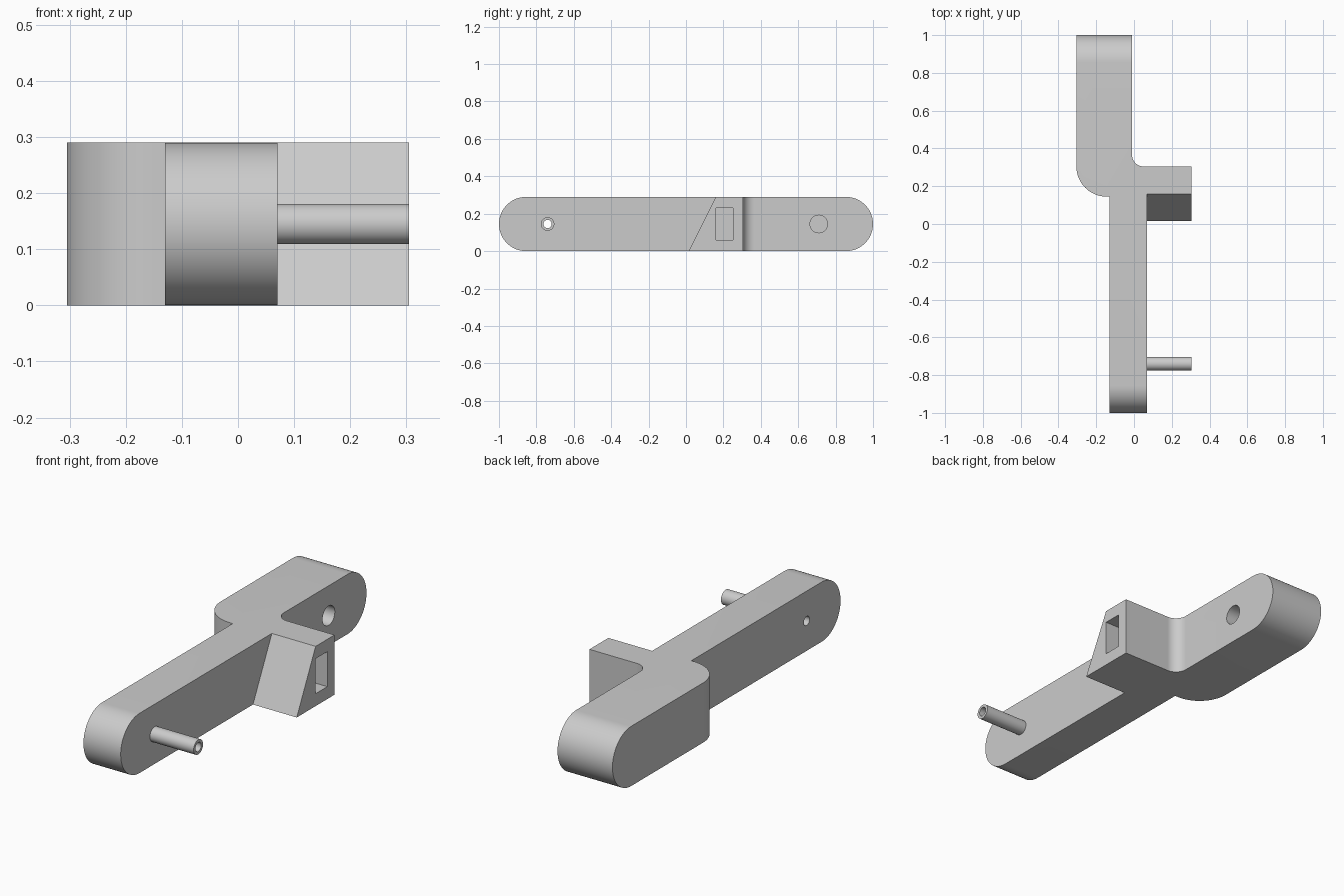
import bpy, bmesh, math
from mathutils import Vector

cube = bpy.data.objects.get("Cube")
if cube:
    bpy.data.objects.remove(cube, do_unlink=True)

grey = bpy.data.materials.new("light grey")
grey.use_nodes = True
COLOUR = (0.6, 0.6, 0.6, 1)
grey.diffuse_color = COLOUR
grey.node_tree.nodes["Principled BSDF"].inputs["Base Color"].default_value = COLOUR

H = 0.29          # arm height
MID = H / 2       # height of the hole axes
PIN_Y, HOLE_Y = -0.74, 0.71


def arc(cx, cy, r, start, end, n=20):
    """Points along an arc, angles in degrees."""
    angles = [math.radians(start + (end - start) * i / n) for i in range(n + 1)]
    return [(cx + r * math.cos(a), cy + r * math.sin(a)) for a in angles]


def prism(name, outline, axis, lo, hi):
    """Extrude an outline along z (outline in x, y) or along x (outline in y, z)."""
    bm = bmesh.new()
    place = (lambda p: (p[0], p[1], lo)) if axis == 'z' else (lambda p: (lo, p[0], p[1]))
    face = bm.faces.new([bm.verts.new(place(p)) for p in outline])
    top = bmesh.ops.extrude_face_region(bm, geom=[face])["geom"]
    step = Vector((0, 0, hi - lo)) if axis == 'z' else Vector((hi - lo, 0, 0))
    bmesh.ops.translate(bm, vec=step, verts=[v for v in top if isinstance(v, bmesh.types.BMVert)])
    bmesh.ops.recalc_face_normals(bm, faces=bm.faces)
    mesh = bpy.data.meshes.new(name)
    bm.to_mesh(mesh)
    bm.free()
    mesh.materials.append(grey)
    obj = bpy.data.objects.new(name, mesh)
    bpy.context.collection.objects.link(obj)
    return obj


def rod(name, y, r, lo, hi):
    return prism(name, arc(y, MID, r, 0, 360, 40)[:-1], 'x', lo, hi)


def activate(obj):
    bpy.ops.object.select_all(action='DESELECT')
    obj.select_set(True)
    bpy.context.view_layer.objects.active = obj


def combine(obj, tool, operation):
    """Apply a boolean, then remove the tool."""
    mod = obj.modifiers.new(operation, 'BOOLEAN')
    mod.object, mod.operation, mod.solver = tool, operation, 'EXACT'
    activate(obj)
    bpy.ops.object.modifier_apply(modifier=mod.name)
    bpy.data.objects.remove(tool, do_unlink=True)


# Offset arm: plan outline with a rounded outer corner and a filleted inner one
plan = [(0.07, -1.1), (0.07, 0.015), (0.305, 0.015), (0.305, 0.305)]
plan += arc(0.05, 0.365, 0.06, 270, 180)
plan += [(-0.01, 1.1), (-0.305, 1.1)]
plan += arc(-0.145, 0.305, 0.16, 180, 270)
plan += [(-0.13, 0.145), (-0.13, -1.1)]
arm = prism("offset_arm", plan, 'z', -0.05, H + 0.05)

# Round both ends of the arm
end = 1 - MID
stadium = arc(end, MID, MID, -90, 90, 32) + arc(-end, MID, MID, 90, 270, 32)
combine(arm, prism("end_rounding", stadium, 'x', -0.5, 0.5), 'INTERSECT')

# Slope on the front of the side block
slope = [(-0.1, -0.221), (0.1808, 0.34), (-0.1, 0.34)]
slope = [(0.015 - 0.05, -0.1), (0.015 - 0.05 * 1, -0.1)][:1] + [
    (0.16 + 0.025, H + 0.05), (-0.3, H + 0.05), (-0.3, -0.1)]
combine(arm, prism("slope_cutter", slope, 'x', 0.07, 0.4), 'DIFFERENCE')

# Rectangular slot in the block and blind socket in the rear arm
slot = [(0.16, 0.06), (0.25, 0.06), (0.25, 0.23), (0.16, 0.23)]
combine(arm, prism("slot_cutter", slot, 'x', 0.07, 0.4), 'DIFFERENCE')
combine(arm, rod("socket_cutter", HOLE_Y, 0.047, -0.25, 0.1), 'DIFFERENCE')

# Hollow pin, with its bore running through the arm
pin = rod("hollow_pin", PIN_Y, 0.036, 0.07, 0.305)
for part in (arm, pin):
    combine(part, rod("bore_cutter", PIN_Y, 0.022, -0.5, 0.5), 'DIFFERENCE')

for part in (arm, pin):
    activate(part)
    bpy.ops.object.shade_smooth_by_angle(angle=math.radians(30))
